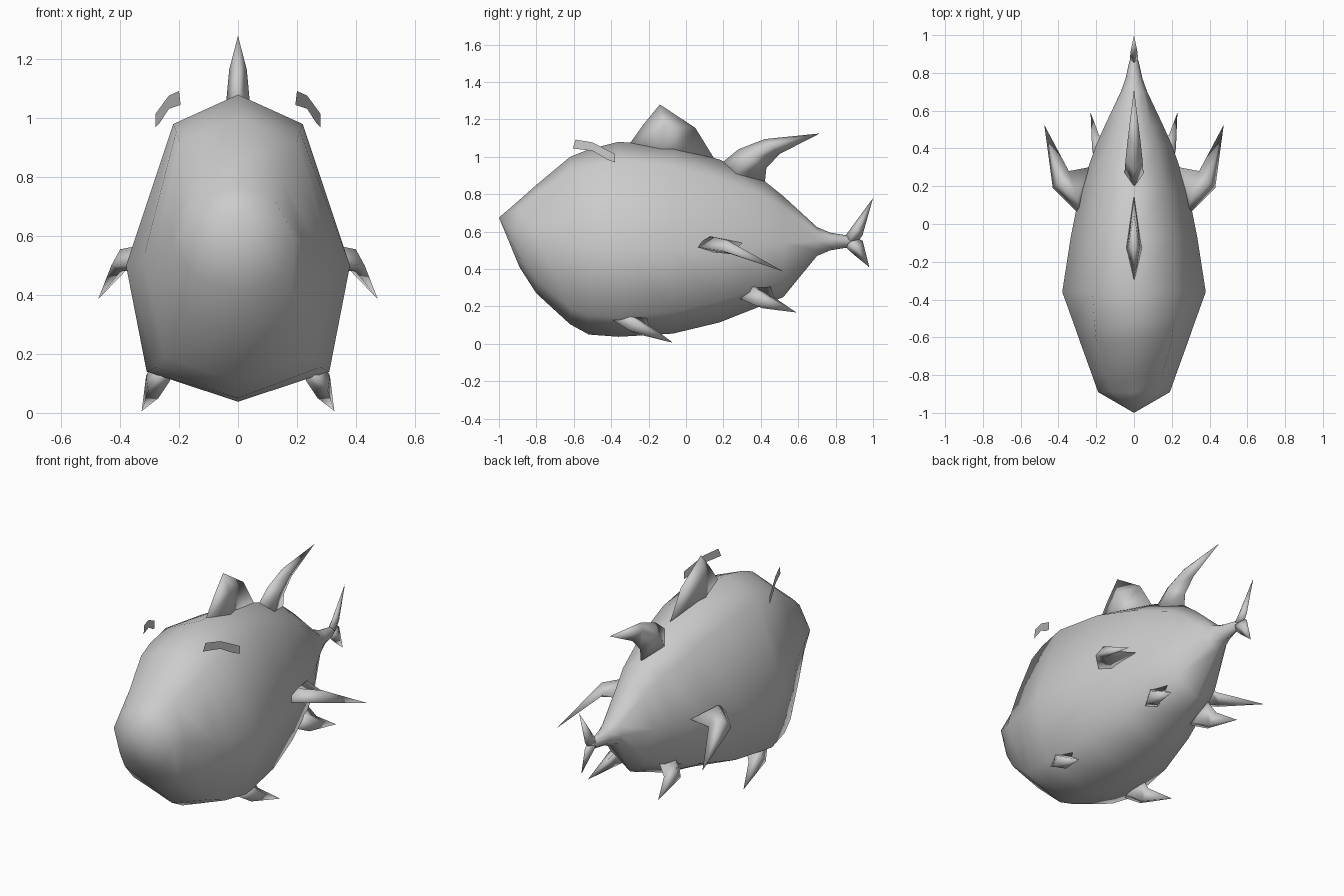
import bpy, bmesh, math
from mathutils import Vector

if "Cube" in bpy.data.objects:
    bpy.data.objects.remove(bpy.data.objects["Cube"])

grey = bpy.data.materials.new("plain grey")
grey.diffuse_color = (0.6, 0.6, 0.6, 1)
grey.use_nodes = True
grey.node_tree.nodes["Principled BSDF"].inputs["Base Color"].default_value = grey.diffuse_color


def make(name, verts, faces, smooth=True, mirror=False):
    me = bpy.data.meshes.new(name)
    me.from_pydata([tuple(v) for v in verts], [], faces)
    ob = bpy.data.objects.new(name, me)
    bpy.context.collection.objects.link(ob)
    bm = bmesh.new()
    bm.from_mesh(me)
    if mirror:
        dup = bmesh.ops.duplicate(bm, geom=bm.verts[:] + bm.edges[:] + bm.faces[:])
        for g in dup["geom"]:
            if isinstance(g, bmesh.types.BMVert):
                g.co.x = -g.co.x
    bmesh.ops.recalc_face_normals(bm, faces=bm.faces)
    bm.to_mesh(me)
    bm.free()
    me.materials.append(grey)
    for p in me.polygons:
        p.use_smooth = smooth
    return ob


def loft(name, rings, start=None, end=None, mirror=False):
    """Skin equal-sized rings, each end closed to a point or with a cap."""
    n = len(rings[0])
    verts = [v for r in rings for v in r]
    faces = []
    for i in range(len(rings) - 1):
        for j in range(n):
            k = (j + 1) % n
            faces.append((i * n + j, i * n + k, (i + 1) * n + k, (i + 1) * n + j))
    for base, tip in ((0, start), ((len(rings) - 1) * n, end)):
        if tip is None:
            faces.append(tuple(range(base, base + n)))
        else:
            verts.append(tip)
            t = len(verts) - 1
            faces += [(base + j, base + (j + 1) % n, t) for j in range(n)]
    return make(name, verts, faces, mirror=mirror)


# Body: y, top z, upper (x, z), middle (x, z), lower (x, z), bottom z
sections = [
    (-0.89, 0.77, .12, .73, .19, .60, .15, .46, .41),
    (-0.80, 0.85, .15, .80, .222, .58, .18, .34, .27),
    (-0.62, 1.00, .20, .92, .287, .54, .25, .19, .105),
    (-0.52, 1.04, .21, .955, .322, .52, .28, .155, .05),
    (-0.36, 1.08, .22, .98, .38, .50, .31, .14, .038),
    (-0.07, 1.06, .20, .95, .335, .50, .28, .17, .055),
    (0.18, 0.985, .17, .88, .285, .51, .23, .23, .115),
    (0.42, 0.87, .12, .79, .20, .53, .16, .30, .21),
    (0.52, 0.79, .09, .73, .155, .54, .13, .34, .25),
    (0.70, 0.625, .05, .60, .07, .55, .05, .50, .47),
    (0.77, 0.595, .03, .58, .045, .55, .03, .52, .50),
    (0.86, 0.58, .015, .57, .025, .55, .015, .53, .515),
]
rings = []
for y, zt, xu, zu, xm, zm, xl, zl, zb in sections:
    side = [(xu, y, zu), (xm, y, zm), (xl, y, zl)]
    rings.append([(0, y, zt)] + side + [(0, y, zb)]
                 + [(-x, yy, z) for x, yy, z in reversed(side)])
loft("body", rings, start=(0, -1, .675), end=(0, .92, .55))


def diamond(front, back, half):
    """Centre-line section: leading point, trailing point, half width."""
    f, b = Vector((0, *front)), Vector((0, *back))
    m = f.lerp(b, 0.4)
    w = Vector((half, 0, 0))
    return [f, m + w, b, m - w]


# Tail lobes
loft("tail_upper", [diamond((.85, .575), (.91, .53), .022),
                    diamond((.89, .63), (.945, .585), .018)], end=(0, 1.0, .78))
loft("tail_lower", [diamond((.85, .52), (.91, .57), .022),
                    diamond((.90, .475), (.945, .55), .016)], end=(0, .98, .41))

# Fins along the back
loft("front_back_fin", [diamond((-.33, 1.03), (.17, .96), .045),
                        diamond((-.23, 1.17), (.05, 1.155), .03)], end=(0, -.14, 1.28))
loft("rear_back_fin", [diamond((.17, .95), (.42, .85), .05),
                       diamond((.28, 1.04), (.43, .94), .045),
                       diamond((.42, 1.095), (.50, 1.015), .033)], end=(0, .715, 1.125))

# Paired fins: root ring, elbow ring, tip
loft("side_fins",
     [[(.28, .04, .52), (.30, .13, .575), (.24, .30, .54), (.27, .14, .49)],
      [(.43, .19, .50), (.40, .22, .555), (.345, .28, .52), (.40, .24, .48)]],
     end=(.475, .525, .385), mirror=True)
loft("rear_belly_fins",
     [[(.15, .27, .25), (.18, .35, .31), (.14, .45, .31), (.13, .36, .22)],
      [(.215, .36, .21), (.222, .40, .265), (.185, .47, .25), (.18, .41, .19)]],
     end=(.23, .59, .168), mirror=True)
loft("front_belly_fins",
     [[(.25, -.41, .14), (.29, -.33, .17), (.24, -.22, .17), (.23, -.32, .11)],
      [(.305, -.31, .075), (.312, -.27, .125), (.27, -.20, .105), (.27, -.25, .05)]],
     end=(.327, -.07, .006), mirror=True)

# Thin brow plates beside the head
outline = [(-.605, 1.045), (-.59, 1.092), (-.50, 1.077), (-.38, 1.015),
           (-.38, .97), (-.42, .985), (-.50, 1.032)]
make("brows", [(.28 + (y + .38) * .38, y, z) for y, z in outline],
     [tuple(range(len(outline)))], smooth=False, mirror=True)
